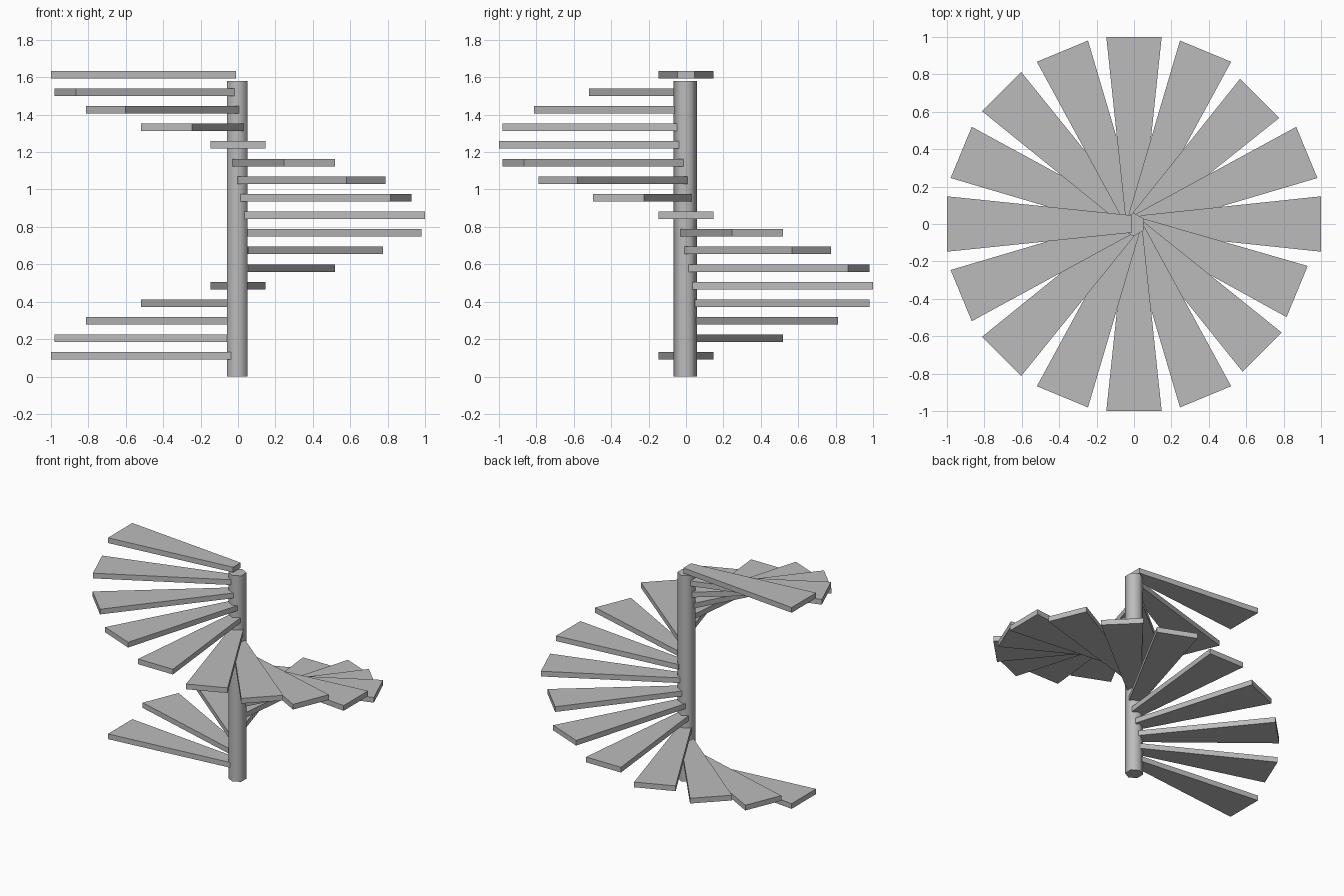
import bpy, bmesh
from math import radians, cos, sin
from mathutils import Matrix, Vector

cube = bpy.data.objects.get("Cube")
if cube:
    bpy.data.objects.remove(cube, do_unlink=True)

grey = bpy.data.materials.new("stair grey")
grey.use_nodes = True
GREY = (0.5, 0.5, 0.5, 1)
grey.diffuse_color = GREY
grey.node_tree.nodes["Principled BSDF"].inputs["Base Color"].default_value = GREY


def prism(name, outline, bottom, top):
    """Extrude a counter-clockwise outline straight up."""
    bm = bmesh.new()
    base = bm.faces.new([bm.verts.new((x, y, bottom)) for x, y in outline])
    lifted = bmesh.ops.extrude_face_region(bm, geom=[base], use_keep_orig=True)
    verts = [v for v in lifted["geom"] if isinstance(v, bmesh.types.BMVert)]
    bmesh.ops.translate(bm, verts=verts, vec=(0, 0, top - bottom))
    bmesh.ops.recalc_face_normals(bm, faces=bm.faces)
    mesh = bpy.data.meshes.new(name)
    bm.to_mesh(mesh)
    bm.free()
    mesh.materials.append(grey)
    obj = bpy.data.objects.new(name, mesh)
    bpy.context.collection.objects.link(obj)
    return obj


# Six-sided centre column, softly shaded around its sides
R = 0.063
column = prism("centre_column",
               [(R * cos(radians(a)) - 0.003, R * sin(radians(a)) - 0.003)
                for a in range(30, 390, 60)], 0, 1.58)
bpy.context.view_layer.objects.active = column
column.select_set(True)
bpy.ops.object.shade_smooth_by_angle(angle=radians(65))
column.select_set(False)

# Tapered treads climbing clockwise, one full turn
STEPS, RISE, FIRST, THICK = 16, 0.094, 0.11, 0.04
INNER_HALF, OUTER_HALF = 0.046, 0.148
SHORT = {6: 0.95, 9: 0.944, 10: 0.969}  # treads that reach less far
for i in range(STEPS + 1):
    inner = 0.01 if i == STEPS else 0.034
    outer = SHORT.get(i, 1.0)
    turn = Matrix.Rotation(radians(180 - 360 * i / STEPS), 2)
    outline = [turn @ Vector(p) for p in ((inner, -INNER_HALF), (outer, -OUTER_HALF),
                                          (outer, OUTER_HALF), (inner, INNER_HALF))]
    z = FIRST + RISE * i
    prism(f"tread_{i + 1}", outline, z - THICK / 2, z + THICK / 2)
